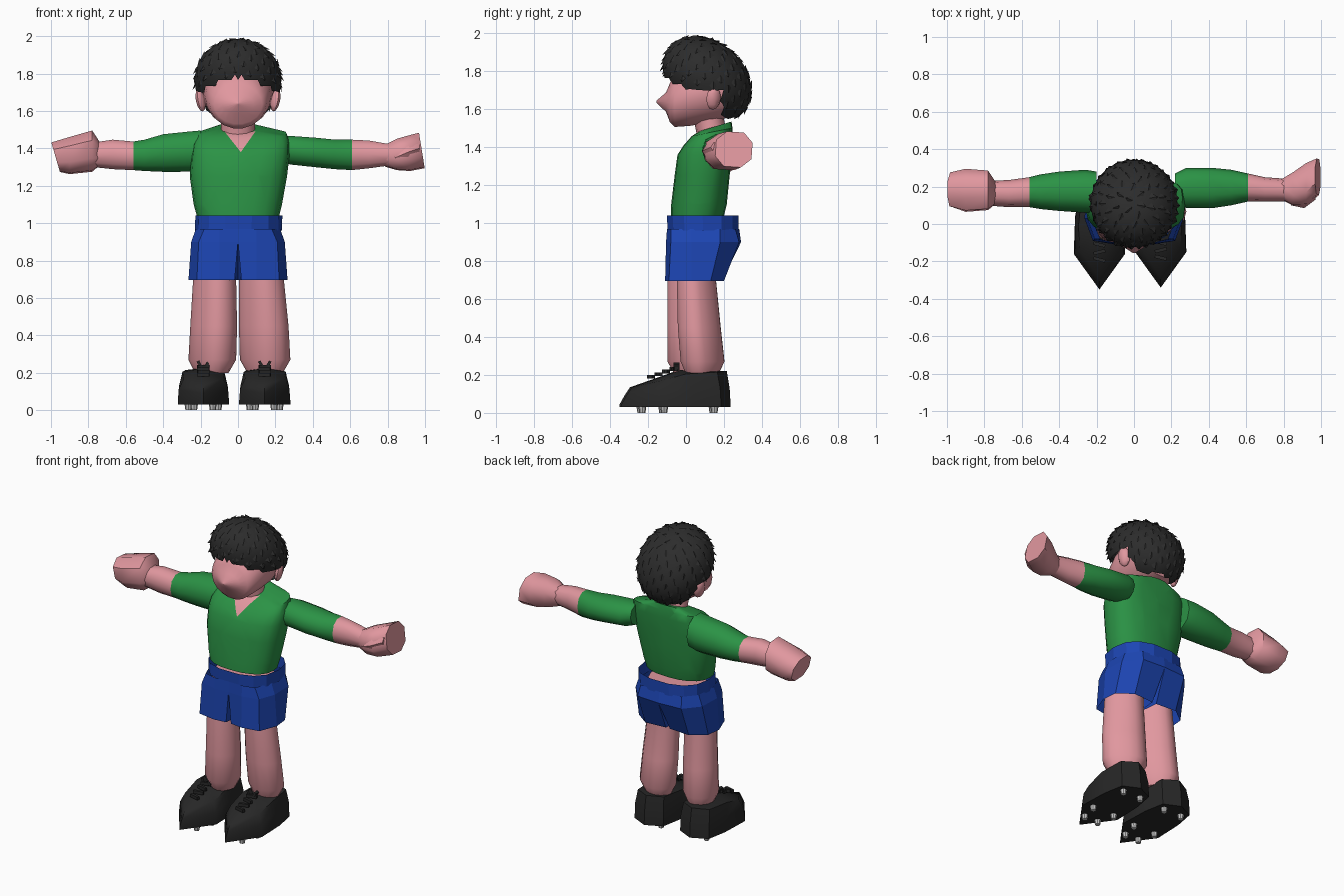
import bpy, bmesh, math, random
from mathutils import Vector, Matrix

if "Cube" in bpy.data.objects:
    bpy.data.objects.remove(bpy.data.objects["Cube"])

random.seed(4)


def colour(name, r, g, b):
    m = bpy.data.materials.new(name)
    m.diffuse_color = (r, g, b, 1)
    m.use_nodes = True
    m.node_tree.nodes["Principled BSDF"].inputs["Base Color"].default_value = m.diffuse_color
    return m


SKIN = colour("skin", 0.75, 0.31, 0.345)
GREEN = colour("shirt_green", 0.024, 0.29, 0.06)
BLUE = colour("shorts_blue", 0.012, 0.06, 0.45)
HAIR = colour("hair_black", 0.025, 0.025, 0.025)
LEATHER = colour("shoe_black", 0.02, 0.02, 0.02)
METAL = colour("stud_grey", 0.55, 0.55, 0.55)


def finish(name, bm, mats, angle=None):
    bmesh.ops.recalc_face_normals(bm, faces=bm.faces)
    me = bpy.data.meshes.new(name)
    bm.to_mesh(me)
    bm.free()
    for m in mats:
        me.materials.append(m)
    ob = bpy.data.objects.new(name, me)
    bpy.context.collection.objects.link(ob)
    if angle:
        bpy.ops.object.select_all(action='DESELECT')
        ob.select_set(True)
        bpy.context.view_layer.objects.active = ob
        bpy.ops.object.shade_smooth_by_angle(angle=math.radians(angle))
    return ob


def skin_rings(rings, caps=True):
    """Join point rings of equal length with quads."""
    bm = bmesh.new()
    vs = [[bm.verts.new(p) for p in r] for r in rings]
    n = len(vs[0])
    for a, b in zip(vs, vs[1:]):
        for i in range(n):
            j = (i + 1) % n
            bm.faces.new((a[i], a[j], b[j], b[i]))
    if caps:
        bm.faces.new(vs[0])
        bm.faces.new(vs[-1])
    return bm


def loft(axis, sections, n=12, power=1.0, caps=True, turn=0.0, skew=0.0):
    """Sections: (position, a0, a1, b0, b1[, slope[, power]]) - extents across the axis."""
    rings = []
    for s in sections:
        p, a0, a1, b0, b1 = s[:5]
        slope = s[5] if len(s) > 5 else 0
        k = s[6] if len(s) > 6 else power
        ring = []
        for i in range(n):
            t = 2 * math.pi * i / n + turn
            c, d = math.cos(t), math.sin(t + skew)
            a = (a0 + a1) / 2 + (a1 - a0) / 2 * math.copysign(abs(c) ** k, c)
            db = (b1 - b0) / 2 * math.copysign(abs(d) ** k, d)
            b, q = (b0 + b1) / 2 + db, p + slope * db
            ring.append({'x': (q, a, b), 'y': (a, q, b), 'z': (a, b, q)}[axis])
        rings.append(ring)
    return skin_rings(rings, caps)


# Shirt body with a V neck cut into the front
bm = loft('z', [(1.04, -.22, .22, -.08, .20, 0, .85), (1.10, -.237, .235, -.078, .215, 0, .85),
                (1.25, -.258, .262, -.06, .23, 0, .78), (1.36, -.25, .275, -.045, .24, 0, .7),
                (1.43, -.24, .275, -.012, .245, .15, .65), (1.48, -.215, .26, .03, .245, .2, .65),
                (1.51, -.11, .11, .07, .24, .3)], n=20, power=.72)
vee = Vector((.015, 0, 1.38))
normals = [Vector((.12, 0, .095)), Vector((-.12, 0, .085))]
for nrm in normals:
    bmesh.ops.bisect_plane(bm, geom=bm.verts[:] + bm.edges[:] + bm.faces[:],
                           plane_co=vee, plane_no=nrm)
for f in bm.faces:
    c = f.calc_center_median()
    if c.y < .12 and c.z > 1.38 and all((c - vee).dot(k) > 0 for k in normals):
        f.material_index = 1
finish("shirt", bm, [GREEN, SKIN], 40)

# Neck and the skin showing inside the waistband
finish("neck", loft('z', [(1.45, -.10, .10, .06, .22), (1.50, -.09, .09, .05, .21),
                          (1.60, -.09, .09, .03, .19)]), [SKIN], 40)
finish("hips", loft('z', [(.90, -.19, .19, -.05, .21), (.975, -.20, .20, -.06, .22)]), [SKIN], 40)

# Arms: sleeve and forearm share one surface, coloured by distance from the body
arms = {
    "left": (.56, [(-.20, .06, .28, 1.28, 1.50), (-.26, .06, .29, 1.27, 1.495),
                   (-.40, .07, .28, 1.27, 1.48), (-.50, .08, .265, 1.275, 1.45),
                   (-.56, .09, .25, 1.28, 1.44), (-.67, .09, .235, 1.285, 1.45),
                   (-.80, .10, .23, 1.30, 1.43)]),
    "right": (.61, [(.22, .11, .27, 1.33, 1.47), (.28, .085, .30, 1.31, 1.47),
                    (.42, .085, .30, 1.295, 1.46), (.52, .10, .29, 1.285, 1.45),
                    (.61, .12, .27, 1.28, 1.45), (.70, .12, .25, 1.29, 1.445),
                    (.84, .12, .24, 1.31, 1.42)])}
for side, (cuff, sections) in arms.items():
    bm = loft('x', sections, n=10, power=.9)
    for f in bm.faces:
        f.material_index = int(abs(f.calc_center_median().x) > cuff)
    finish(side + "_arm", bm, [GREEN, SKIN], 45)

# Fists
finish("left_fist", loft('x', [(-.735, .11, .22, 1.31, 1.43), (-.78, .07, .29, 1.27, 1.50),
                               (-.90, .06, .30, 1.258, 1.465), (-.975, .085, .28, 1.27, 1.435, -.29)],
                         n=8, power=.9, turn=.3), [SKIN], 48)
finish("right_fist", loft('x', [(.785, .13, .24, 1.30, 1.42), (.85, .095, .28, 1.28, 1.455),
                                (.92, .095, .33, 1.275, 1.475), (.983, .15, .355, 1.29, 1.487, -.16)],
                          n=8, power=.85, turn=.3), [SKIN], 48)
finish("right_thumb", loft('x', [(.84, .10, .16, 1.32, 1.38), (.91, .085, .17, 1.34, 1.42),
                                 (.97, .13, .20, 1.37, 1.43)], n=6), [SKIN], 48)

# Waistband and shorts, one folded trouser leg mirrored to the other side
finish("waistband", loft('z', [(.96, -.23, .235, -.10, .28), (1.04, -.228, .237, -.105, .28)],
                         n=14, power=.8, caps=False), [BLUE])
top = [(0, -.10), (.10, -.10), (.18, -.08), (.225, .03), (.22, .18), (.15, .26), (0, .28), (0, .09)]
mid = [(0, -.10), (.10, -.105), (.21, -.08), (.25, .03), (.245, .18), (.16, .28), (0, .29), (0, .09)]
low = [(.018, -.10), (.10, -.11), (.22, -.09), (.265, .03), (.255, .13), (.16, .20), (.015, .19), (.001, .05)]
for side, s in (("left", -1), ("right", 1)):
    rings = [[(s * x, y, z) for x, y in pts] for pts, z in ((top, .97), (mid, .90), (low, .695))]
    finish(side + "_shorts_leg", skin_rings(rings, caps=False), [BLUE])

# Legs, slightly oval and turned outwards to one side
finish("left_leg", loft('z', [(.93, -.21, -.02, -.07, .14), (.70, -.24, -.01, -.10, .145),
                              (.45, -.255, -.005, -.10, .165), (.27, -.265, -.01, -.10, .18),
                              (.20, -.23, -.05, -.06, .15)], n=16, power=1.15, skew=-.22), [SKIN], 40)
finish("right_leg", loft('z', [(.93, .02, .21, -.04, .17), (.70, .005, .245, -.05, .16),
                               (.45, .005, .27, -.045, .185), (.27, .01, .28, -.03, .205),
                               (.20, .05, .24, .0, .17)], n=16, power=1.15, skew=-.22), [SKIN], 40)

# Shoes with pointed toes, laces and studs
sole = [(0, -.34), (.137, -.15), (.13, .05), (.105, .185), (0, .235)]
waist = [(0, -.315, .09), (.132, -.145, .11), (.13, .03, .13), (.105, .18, .13), (0, .23, .13)]
upper = [(0, -.285, .135), (.105, -.13, .17), (.112, 0, .205), (.095, .165, .215), (0, .215, .22)]


def both(half):
    return half + [(-p[0],) + tuple(p[1:]) for p in half[-2:0:-1]]


for side, cx, cy in (("left", -.185, -.01), ("right", .143, 0)):
    def at(p, z=None):
        return (cx + p[0], cy + p[1], p[2] if z is None else z)
    bm = skin_rings([[at(p, .03) for p in both(sole)], [at(p, .045) for p in both(sole)],
                     [at(p) for p in both(waist)], [at(p) for p in both(upper)]])
    lid = [f for f in bm.faces if len(f.verts) > 4 and f.calc_center_median().z > .1]
    hub = bmesh.ops.poke(bm, faces=lid)['verts'][0]
    hub.co = (cx, cy - .03, .225)
    finish(side + "_shoe", bm, [LEATHER], 50)

    bm = bmesh.new()
    for i in range(4):
        m = Matrix.Translation((cx, cy - .06 - .04 * i, .232 - .014 * i))
        m = m @ Matrix.Rotation((-1) ** i * .25, 4, 'Z') @ Matrix.Diagonal((.065, .018, .02, 1))
        bmesh.ops.create_cube(bm, size=1, matrix=m)
    for s in (-1, 1):
        m = Matrix.Translation((cx + s * .02, cy - .05, .245)) @ Matrix.Rotation(s * .5, 4, 'Y')
        bmesh.ops.create_cube(bm, size=1, matrix=m @ Matrix.Diagonal((.015, .03, .04, 1)))
    finish(side + "_laces", bm, [LEATHER])

    bm = bmesh.new()
    for x, y in ((.05, -.23), (.08, -.115), (.065, .15)):
        for s in (-1, 1):
            bmesh.ops.create_cone(bm, cap_ends=True, segments=8, radius1=.016, radius2=.021, depth=.034,
                                  matrix=Matrix.Translation((cx + s * x, cy + y, .017)))
    finish(side + "_studs", bm, [METAL], 40)

# Head drawn out to a broad pointed nose
finish("head", loft('y', [(-.155, -.006, .006, 1.634, 1.646), (-.105, -.085, .085, 1.585, 1.69),
                          (-.085, -.13, .13, 1.53, 1.74), (-.06, -.152, .152, 1.505, 1.78),
                          (.02, -.175, .175, 1.51, 1.84), (.14, -.19, .19, 1.53, 1.87),
                          (.24, -.16, .16, 1.56, 1.82)], n=18), [SKIN], 70)

# Ears
for side, s in (("left", -1), ("right", 1)):
    bm = bmesh.new()
    m = Matrix.Translation((s * .2, .145, 1.658)) @ Matrix.Rotation(s * .35, 4, 'Z')
    m = m @ Matrix.Rotation(s * .2, 4, 'Y')
    bmesh.ops.create_uvsphere(bm, u_segments=8, v_segments=6, radius=1,
                              matrix=m @ Matrix.Diagonal((.024, .04, .062, 1)))
    finish(side + "_ear", bm, [SKIN], 50)


# Hair: leaning cap cut along the hairline, with small tufts
def scalp(d):
    z = 1.765 + d.z * (.22 if d.z > 0 else .235)
    return Vector((d.x * .232, .11 + d.y * .225 - .28 * (z - 1.765), z))


def covered(p):
    if p.y < .04:
        return p.z > 1.78 - 2.0 * p.x * p.x
    return p.z > (1.70 if p.y < .19 else 1.555)


bm = bmesh.new()
bmesh.ops.create_icosphere(bm, subdivisions=4, radius=1)
for v in bm.verts:
    v.co = scalp(v.co.normalized())
bmesh.ops.delete(bm, geom=[f for f in bm.faces if not covered(f.calc_center_median())], context='FACES')
finish("hair", bm, [HAIR], 50)
bm = bmesh.new()
centre = Vector((0, .11, 1.765))
count = 190
for i in range(count):
    z = 1 - 2 * (i + .5) / count
    t, r = i * 2.39996, math.sqrt(1 - z * z)
    p = scalp(Vector((r * math.cos(t), r * math.sin(t), z)))
    if not covered(p - Vector((0, 0, .018))):
        continue
    out = (p - centre).normalized()
    down = (Vector((0, 0, -1)) + out * out.z + Vector((random.uniform(-.3, .3), 0, 0))).normalized()
    across = out.cross(down).normalized()
    w = random.uniform(.018, .028)
    tip = bm.verts.new(p + out * .010 + down * .024)
    base = [bm.verts.new(p + q) for q in (across * w - out * .004, -across * w - out * .004,
                                          -down * .024 + out * .001)]
    bm.faces.new(base)
    for k in range(3):
        bm.faces.new((base[k], base[(k + 1) % 3], tip))
finish("hair_tufts", bm, [HAIR])
